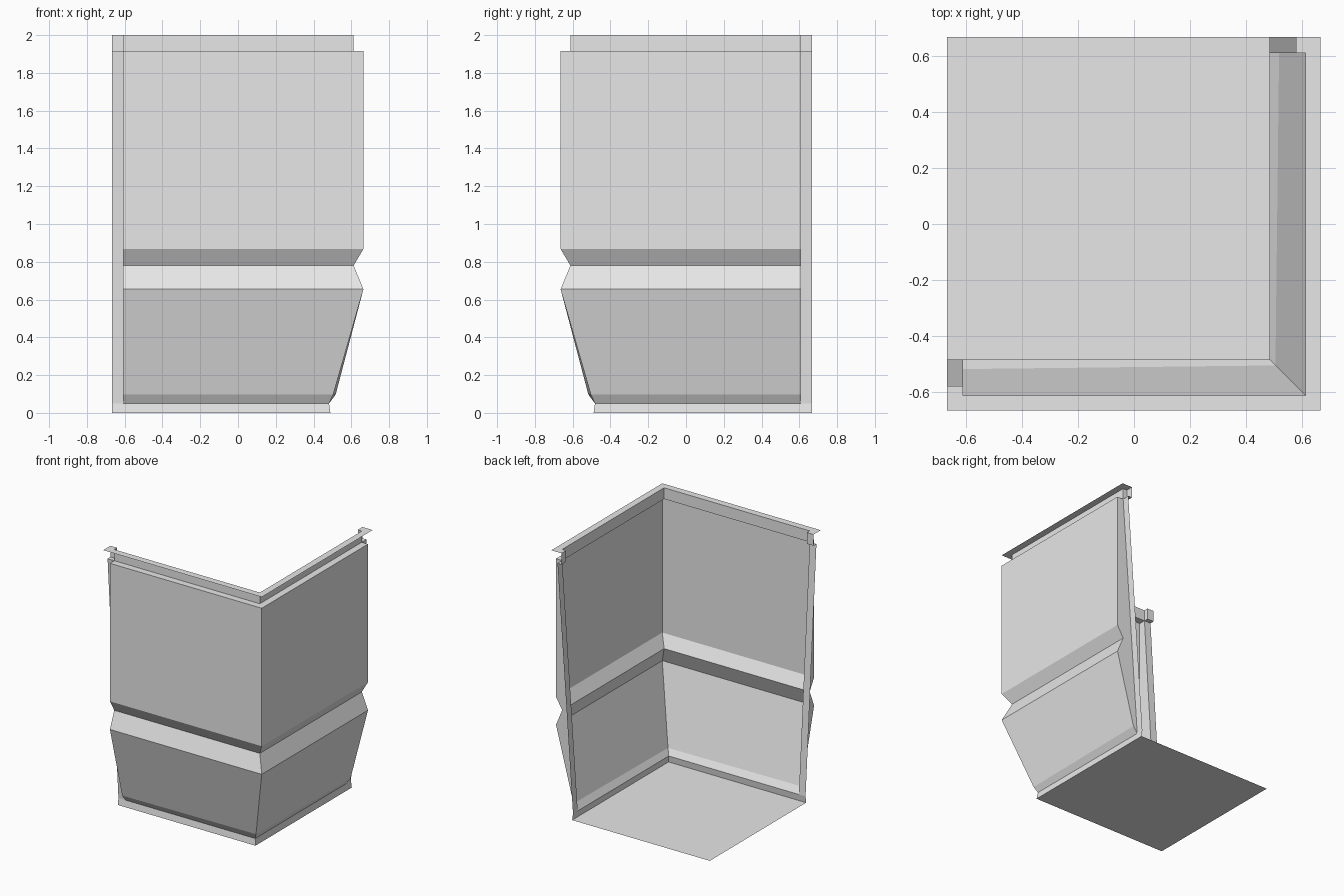
import bpy

if "Cube" in bpy.data.objects:
    bpy.data.objects.remove(bpy.data.objects["Cube"])

# One flat colour for everything
grey = bpy.data.materials.new("light_grey")
grey.diffuse_color = (0.8, 0.8, 0.8, 1)
grey.use_nodes = True
grey.node_tree.nodes["Principled BSDF"].inputs["Base Color"].default_value = grey.diffuse_color

OUT = 0.664    # outer wall face
IN = 0.612     # groove, top step and inner line of the end posts
END = -0.666   # open ends of the two walls
CAP = -0.61    # where the panels stop and the end posts begin

# Panel cross-section from floor to top flange: (offset at corner, offset at end, height)
WALL = [(0.489, 0.489, 0), (0.482, 0.482, 0.05), (0.504, 0.517, 0.097),
        (OUT, OUT, 0.655), (IN, IN, 0.78), (OUT, OUT, 0.868),
        (OUT, OUT, 1.915), (IN, IN, 1.915), (IN, IN, 2), (OUT, OUT, 2)]

# End post cross-section: base lip, leaning strip, top block, flange
POST = [(0.489, 0), (0.482, 0.05), (IN, 1.915), (0.578, 1.915), (0.578, 2), (OUT, 2)]


def place(along, off, z, side):
    """Put a point on the front wall, or mirrored across the diagonal on the right wall."""
    return (along, -off, z) if side == "front" else (off, -along, z)


def build(name, verts, faces, flip=False):
    mesh = bpy.data.meshes.new(name)
    mesh.from_pydata(verts, [], [f[::-1] for f in faces] if flip else faces)
    mesh.materials.append(grey)
    obj = bpy.data.objects.new(name, mesh)
    bpy.context.collection.objects.link(obj)
    return obj


def strip(name, left, right, flip):
    """Sheet between two matching rows of points."""
    n = len(left)
    faces = [(i, n + i, n + i + 1, i + 1) for i in range(n - 1)]
    return build(name, left + right, faces, flip)


for side in ("front", "right"):
    flip = side == "right"

    # Folded wall panel, mitred at the corner
    strip(side + "_wall",
          [place(CAP, e, z, side) for c, e, z in WALL],
          [place(c, c, z, side) for c, e, z in WALL], flip)

    # Leaning post sheet at the open end
    strip(side + "_end_post",
          [place(END, u, z, side) for u, z in POST],
          [place(CAP, u, z, side) for u, z in POST], flip)

    # Cap closing the gap between wall section and post
    section = [(e, z) for c, e, z in WALL[1:7]] + [(IN, 1.915)]
    build(side + "_end_cap", [place(CAP, u, z, side) for u, z in section],
          [tuple(range(len(section)))], flip)

    # Side of the small top block
    block = [(0.578, 1.915), (IN, 1.915), (IN, 2), (0.578, 2)]
    build(side + "_block_side", [place(CAP, u, z, side) for u, z in block],
          [(0, 1, 2, 3)], not flip)

    # Flange bridging the block and the wall top
    build(side + "_block_top", [place(a, u, 2, side) for a, u in
          ((END, 0.578), (CAP, 0.578), (CAP, IN), (END, IN))],
          [(0, 3, 2, 1)], flip)

# Floor sheet
F = 0.489
build("floor", [(END, -F, 0), (F, -F, 0), (F, -END, 0), (END, -END, 0)], [(0, 1, 2, 3)])
